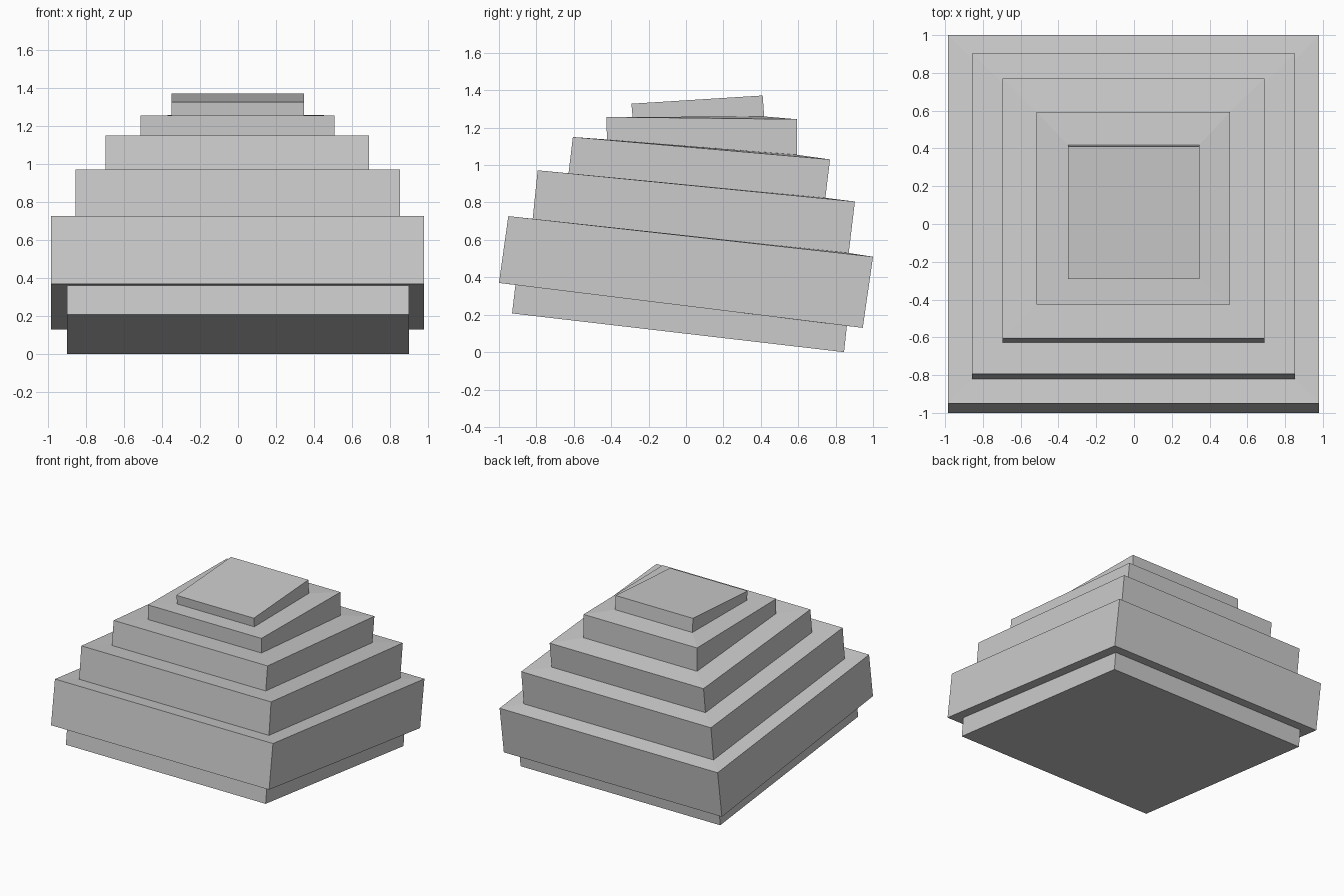
import bpy, bmesh

if "Cube" in bpy.data.objects:
    bpy.data.objects.remove(bpy.data.objects["Cube"])

# Each tier: left x, right x, then (y, z) of front-bottom, front-top, back-bottom, back-top
TIERS = [
    (-0.90, 0.90, (-0.93, 0.207), (-0.912, 0.36), (0.845, 0.0), (0.86, 0.14)),
    (-0.985, 0.98, (-1.0, 0.37), (-0.95, 0.727), (0.945, 0.13), (1.0, 0.51)),
    (-0.857, 0.853, (-0.82, 0.71), (-0.793, 0.972), (0.87, 0.53), (0.903, 0.805)),
    (-0.697, 0.69, (-0.628, 0.955), (-0.605, 1.15), (0.745, 0.825), (0.77, 1.03)),
    (-0.515, 0.508, (-0.423, 1.137), (-0.425, 1.257), (0.593, 1.055), (0.593, 1.245)),
    (-0.35, 0.347, (-0.285, 1.255), (-0.292, 1.328), (0.418, 1.26), (0.41, 1.372)),
]

bm = bmesh.new()


def ring(x0, x1, front, back):
    corners = [(x0, *front), (x1, *front), (x1, *back), (x0, *back)]
    return [bm.verts.new(c) for c in corners]


# Stacked rings: bottom and top outline of every tilted tier
rings = []
for x0, x1, fb, ft, bb, bt in TIERS:
    rings += [ring(x0, x1, fb, bb), ring(x0, x1, ft, bt)]

# Tier walls and treads
for lower, upper in zip(rings, rings[1:]):
    for i in range(4):
        j = (i + 1) % 4
        bm.faces.new((lower[i], lower[j], upper[j], upper[i]))

# Underside and summit
bm.faces.new(rings[0][::-1])
bm.faces.new(rings[-1])
bmesh.ops.recalc_face_normals(bm, faces=bm.faces)

mesh = bpy.data.meshes.new("stepped_pyramid")
bm.to_mesh(mesh)
bm.free()
bpy.context.collection.objects.link(bpy.data.objects.new("stepped_pyramid", mesh))
